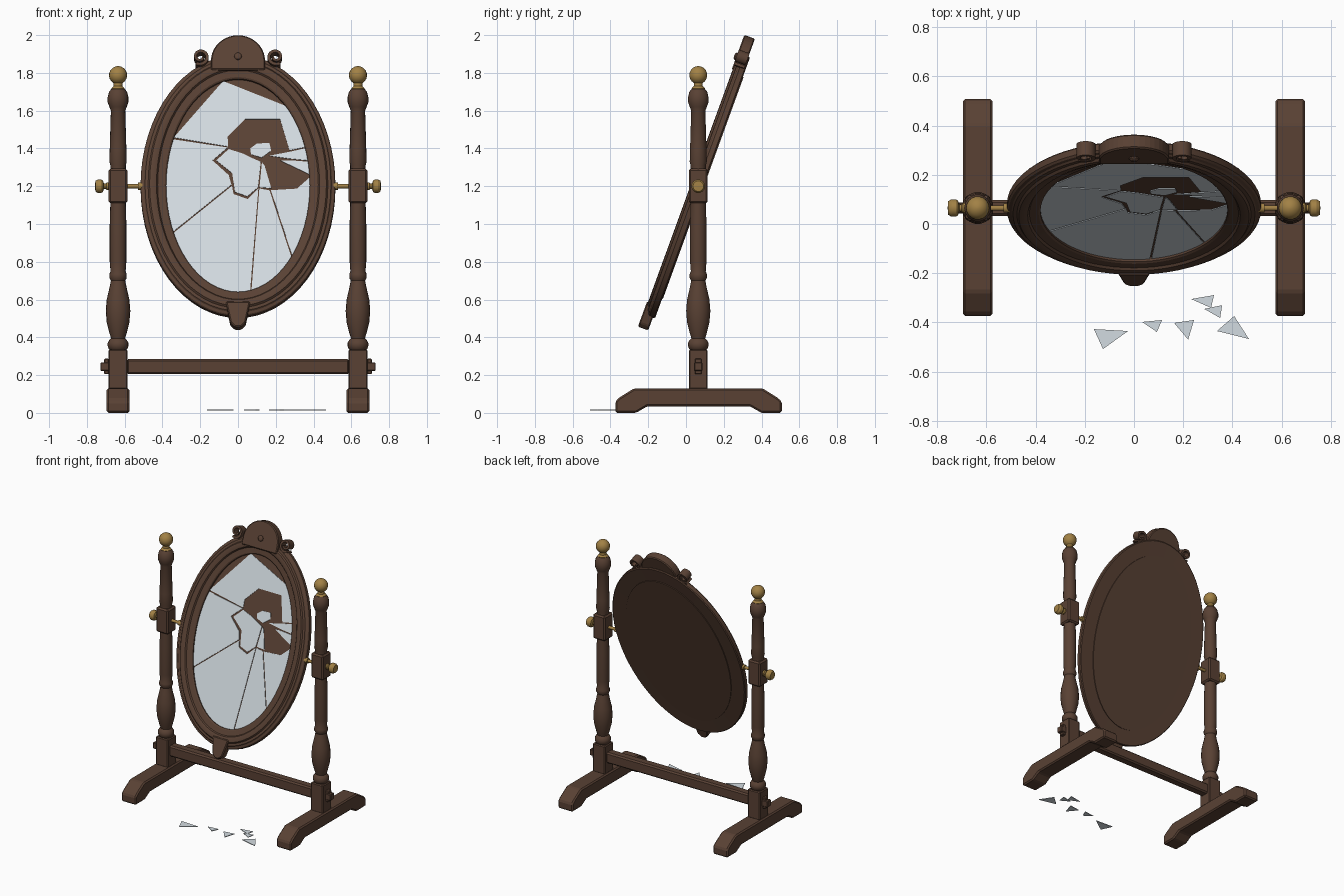
import bpy, bmesh, math
from mathutils import Matrix, Vector

if "Cube" in bpy.data.objects:
    bpy.data.objects.remove(bpy.data.objects["Cube"])

def material(name, rgb):
    m = bpy.data.materials.new(name)
    m.diffuse_color = (*rgb, 1)
    m.use_nodes = True
    m.node_tree.nodes["Principled BSDF"].inputs["Base Color"].default_value = m.diffuse_color
    return m

WOOD = material("dark_wood", (0.100, 0.053, 0.034))
BRASS = material("brass", (0.36, 0.22, 0.06))
GLASS = material("mirror_glass", (0.65, 0.71, 0.75))

PX, PY = 0.635, 0.065          # post position
# tilted mirror frame: local x = right, y = up along the mirror, z = out of its front
TILT = Matrix.Translation((0, PY, 1.2)) @ Matrix.Rotation(math.radians(70), 4, 'X')

def finish(name, bm, mat, matrix=Matrix(), bevel=0, smooth=True):
    bmesh.ops.recalc_face_normals(bm, faces=bm.faces)
    me = bpy.data.meshes.new(name)
    bm.to_mesh(me)
    bm.free()
    me.materials.append(mat)
    ob = bpy.data.objects.new(name, me)
    bpy.context.collection.objects.link(ob)
    ob.matrix_world = matrix
    if bevel:
        b = ob.modifiers.new("bevel", 'BEVEL')
        b.width, b.segments, b.limit_method = bevel, 1, 'ANGLE'
    elif smooth:
        bpy.ops.object.select_all(action='DESELECT')
        ob.select_set(True)
        bpy.context.view_layer.objects.active = ob
        bpy.ops.object.shade_smooth_by_angle()
    return ob

def box(name, lo, hi, mat=WOOD, bevel=0.006):
    bm = bmesh.new()
    bmesh.ops.create_cube(bm, size=1)
    lo, hi = Vector(lo), Vector(hi)
    for v in bm.verts:
        v.co = (lo + hi) / 2 + Vector(a * b for a, b in zip(v.co, hi - lo))
    return finish(name, bm, mat, bevel=bevel)

def prism(name, pts, z0, z1, matrix, mat=WOOD, bevel=0, inset=0):
    """Extrude a flat outline from z0 to z1; inset trims it to leave a crack."""
    bm = bmesh.new()
    f = bm.faces.new([bm.verts.new((x, y, z0)) for x, y in pts])
    bm.normal_update()
    if inset:
        rim = bmesh.ops.inset_individual(bm, faces=[f], thickness=inset)["faces"]
        bmesh.ops.delete(bm, geom=[r for r in rim if r is not f], context='FACES')
    geo = bmesh.ops.extrude_face_region(bm, geom=list(bm.faces), use_keep_orig=True)["geom"]
    for v in geo:
        if isinstance(v, bmesh.types.BMVert):
            v.co.z = z1
    return finish(name, bm, mat, matrix, bevel, smooth=False)

def lathe(name, prof, mat, matrix, n=18, ellipse=None):
    """Spin (radius, height) points; with ellipse=(a, b) sweep a closed ring around it."""
    bm = bmesh.new()
    a, b = ellipse or (0, 0)
    rings = []
    for i in range(n):
        c, s = math.cos(math.tau * i / n), math.sin(math.tau * i / n)
        rings.append([bm.verts.new(((a + r) * c, (b + r) * s, h)) for r, h in prof])
    k = len(prof)
    for i in range(n):
        p, q = rings[i], rings[(i + 1) % n]
        for j in range(k if ellipse else k - 1):
            bm.faces.new((p[j], q[j], q[(j + 1) % k], p[(j + 1) % k]))
    if not ellipse:
        bm.faces.new([r[0] for r in rings])
        bm.faces.new([r[-1] for r in rings])
    return finish(name, bm, mat, matrix)

def arc(a0, a1, rx, ry, n=12, cx=0, cy=0):
    return [(cx + rx * math.cos(math.radians(a0 + (a1 - a0) * i / n)),
             cy + ry * math.sin(math.radians(a0 + (a1 - a0) * i / n))) for i in range(n + 1)]

# turned profiles of the post
LOWER = [(.04, .33), (.05, .34), (.055, .355), (.055, .37), (.047, .385), (.037, .395), (.045, .42),
         (.06, .48), (.065, .54), (.06, .60), (.046, .66), (.038, .70), (.046, .715), (.046, .735),
         (.04, .75), (.044, .80), (.044, 1.0), (.041, 1.10), (.041, 1.12)]
UPPER = [(.041, 1.28), (.041, 1.31), (.046, 1.33), (.044, 1.4), (.038, 1.60), (.046, 1.62),
         (.055, 1.645), (.055, 1.67), (.048, 1.70), (.035, 1.715), (.03, 1.72)]
FINIAL = [(.032, 1.71), (.036, 1.718), (.024, 1.73), (.024, 1.742)] + [
    (.048 * math.sin(t), 1.788 - .048 * math.cos(t)) for t in [.5 + .33 * i for i in range(8)]] + [(.004, 1.836)]
KNOB = [(.011, .49), (.011, .68), (.021, .682), (.021, .695), (.014, .70), (.014, .71),
        (.03, .715), (.036, .724), (.036, .742), (.028, .755), (.004, .757)]
FOOT = [(-.374, 0), (-.265, 0), (-.205, .035), (.338, .035), (.40, 0), (.507, 0), (.507, .06),
        (.485, .08), (.405, .13), (-.275, .13), (-.355, .08), (-.374, .06)]

for s, side in ((-1, "left"), (1, "right")):
    x = s * PX
    post = Matrix.Translation((x, PY, 0))
    # foot: outline in the y-z plane pushed along x
    prism(side + "_foot", FOOT, -.06, .06,
          Matrix(((0, 0, 1, x), (1, 0, 0, 0), (0, 1, 0, 0), (0, 0, 0, 1))), bevel=.009)
    # post blocks and turnings
    box(side + "_lower_block", (x - .05, PY - .05, .125), (x + .05, PY + .05, .335))
    box(side + "_pivot_block", (x - .05, PY - .05, 1.11), (x + .05, PY + .05, 1.293), bevel=.01)
    lathe(side + "_lower_turning", LOWER, WOOD, post)
    lathe(side + "_upper_turning", UPPER, WOOD, post)
    lathe(side + "_finial", FINIAL, BRASS, post)
    # pivot rod and knob
    turn = Matrix.Translation((0, PY, 1.2)) @ Matrix.Rotation(s * math.pi / 2, 4, 'Y')
    lathe(side + "_pivot_knob", KNOB, BRASS, turn)
    lathe(side + "_pivot_collar", [(.019, .505), (.019, .53)], BRASS, turn)
    # stretcher tenon and wedge
    a, b = sorted((s * .66, s * .728))
    box(side + "_tenon", (a, PY - .022, .222), (b, PY + .022, .268), bevel=.004)
    a, b = sorted((s * .684, s * .709))
    box(side + "_tenon_wedge", (a, PY - .018, .205), (b, PY + .018, .287), bevel=.004)
    # scroll beside the crest: flat band rolled into a spiral
    outer, inner = [], []
    for i in range(29):
        t = i / 28
        ang = math.radians(-120 + 470 * t)
        r = .052 - .03 * t
        for lst, rr in ((outer, r), (inner, r - .017 + .004 * t)):
            lst.append((s * (.2 - rr * math.cos(ang)), .715 + rr * math.sin(ang)))
    bm = bmesh.new()
    grid = [[bm.verts.new((*p, z)) for p, z in ((o, -.015), (o, .045), (q, .045), (q, -.015))]
            for o, q in zip(outer, inner)]
    for p, q in zip(grid, grid[1:]):
        for j in range(4):
            bm.faces.new((p[j], q[j], q[(j + 1) % 4], p[(j + 1) % 4]))
    bm.faces.new(grid[0])
    bm.faces.new(grid[-1])
    finish(side + "_crest_scroll", bm, WOOD, TILT)

# stretcher between posts
box("stretcher", (-.59, PY - .033, .205), (.59, PY + .033, .285), bevel=.01)

# oval frame moulding, backboard, crest and drop
MOULD = [(0, -.022), (0, .014), (.008, .02), (.045, .024), (.052, .034), (.07, .040), (.088, .038),
         (.096, .028), (.112, .027), (.118, .02), (.130, .016), (.136, .008), (.136, -.018), (.130, -.024)]
lathe("oval_frame", MOULD, WOOD, TILT, 64, (.38, .6))
prism("backboard", arc(0, 354.375, .405, .625, 63), -.028, -.002, TILT)
prism("crest", [(-.143, .64), (.143, .64)] + arc(0, 180, .143, .143, 20, 0, .693), -.015, .045, TILT, bevel=.006)
lathe("crest_boss", [(.02, .04), (.02, .05), (.014, .056), (.004, .058)], WOOD,
      TILT @ Matrix.Translation((0, .715, 0)), 12)
prism("bottom_drop", [(-.065, -.665), (-.04, -.785), (-.015, -.808), (.015, -.808), (.04, -.785), (.065, -.665)],
      -.012, .046, TILT, bevel=.006)

# broken mirror: shards given in front-view x, z; rim arcs run hidden under the frame lip
def shard(name, pts, rim=None):
    loc = [(x, (z - 1.2) / .94) for x, z in pts]
    if rim:
        loc += arc(*rim, .39, .61)
    prism(name, loc, .001, .005, TILT, GLASS, inset=.005)

shard("shard_top", [(.39, 1.41), (.27, 1.385), (.22, 1.55), (.04, 1.55), (-.05, 1.46), (-.05, 1.405),
                    (-.345, 1.455), (-.08, 1.76), (.25, 1.63)], (44, 24))
shard("shard_left", [(-.05, 1.405), (-.13, 1.335), (-.045, 1.26), (-.03, 1.205)], (206, 154))
shard("shard_lower_left", [(.11, 1.19), (.05, 1.135), (-.02, 1.16), (-.03, 1.205)], (206, 280))
shard("shard_bottom", [(.17, 1.18), (.11, 1.19)], (280, 318))
shard("shard_right", [(.38, 1.25), (.31, 1.19), (.17, 1.18)], (318, 364))
shard("shard_right_sliver", [(.22, 1.335), (.385, 1.255), (.39, 1.33), (.28, 1.34)])
shard("shard_right_upper", [(.16, 1.36), (.27, 1.34), (.39, 1.33), (.39, 1.41), (.27, 1.385)])
shard("shard_inner_left", [(-.05, 1.4), (-.12, 1.335), (-.035, 1.265), (-.02, 1.165), (.05, 1.14),
                           (.11, 1.19), (.125, 1.33), (.07, 1.355), (.03, 1.375)])
shard("shard_inner_right", [(.125, 1.33), (.11, 1.19), (.18, 1.185), (.145, 1.31)])
shard("shard_centre", [(.065, 1.365), (.125, 1.345), (.18, 1.385), (.17, 1.43), (.1, 1.43), (.06, 1.4)])

# fallen shards on the floor
FALLEN = [(-.163, -.427, -.024, -.435, -.126, -.508), (.033, -.398, .114, -.39, .093, -.439),
          (.163, -.402, .244, -.39, .22, -.47), (.232, -.305, .325, -.289, .313, -.341),
          (.285, -.345, .358, -.33, .35, -.382), (.337, -.435, .407, -.374, .467, -.467)]
for i, t in enumerate(FALLEN):
    prism(f"fallen_shard_{i + 1}", list(zip(t[::2], t[1::2])), .012, .017, Matrix(), GLASS)
